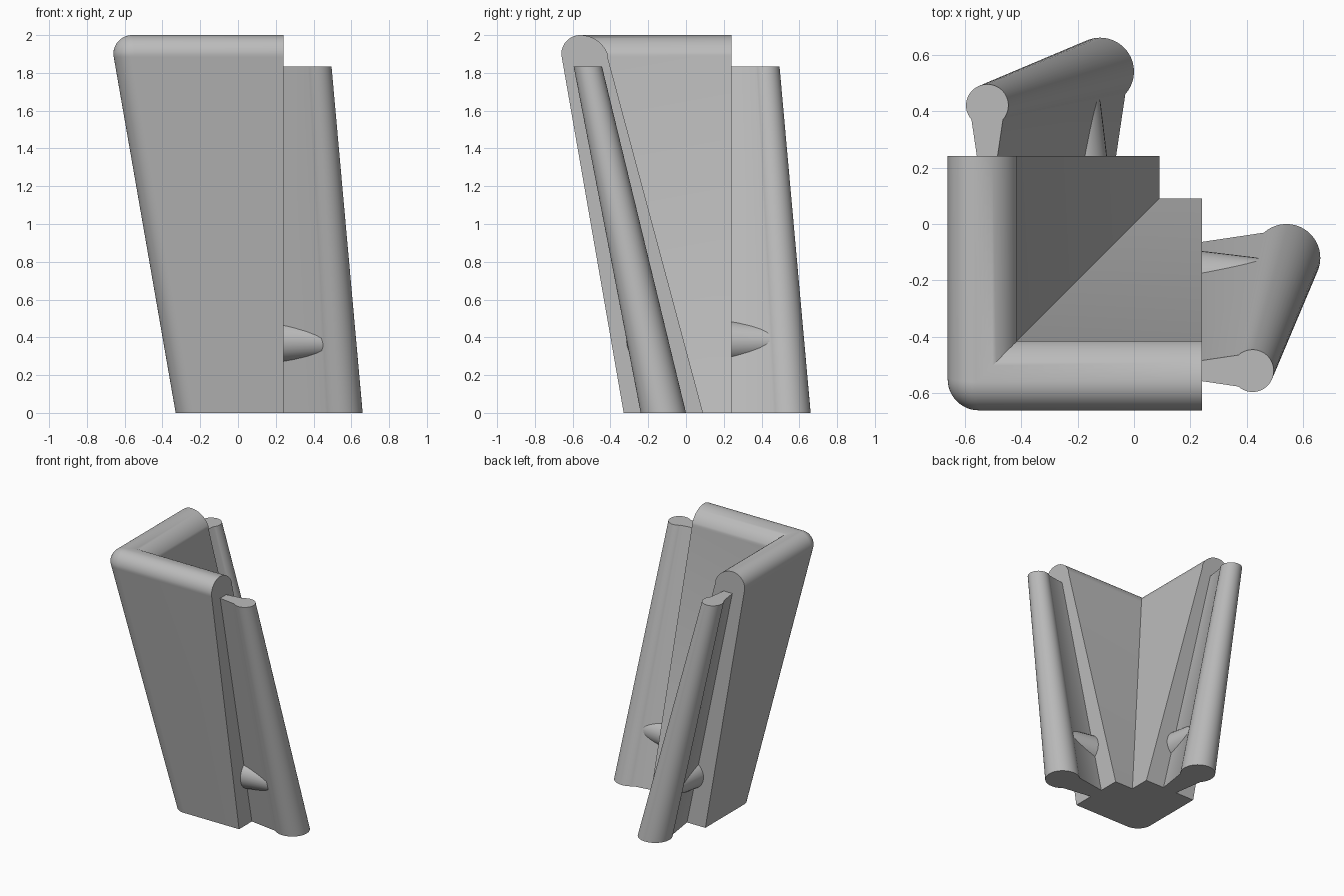
import bpy, bmesh
from math import sin, cos, pi, radians, sqrt
from mathutils import Vector

if "Cube" in bpy.data.objects:
    bpy.data.objects.remove(bpy.data.objects["Cube"], do_unlink=True)

grey = bpy.data.materials.new("plain grey")
grey.use_nodes = True
grey.diffuse_color = (0.5, 0.5, 0.5, 1)
grey.node_tree.nodes["Principled BSDF"].inputs["Base Color"].default_value = (0.5, 0.5, 0.5, 1)


def loft(name, rows, swap=False):
    """Skin a stack of equal-length rings, capped; swap mirrors across x = y."""
    bm = bmesh.new()
    rings = [[bm.verts.new((p[1], p[0], p[2]) if swap else p) for p in row] for row in rows]
    n = len(rings[0])
    for a, b in zip(rings, rings[1:]):
        for k in range(n):
            m = (k + 1) % n
            bm.faces.new((a[k], a[m], b[m], b[k]))
    bm.faces.new(rings[0][::-1])
    bm.faces.new(rings[-1])
    bmesh.ops.remove_doubles(bm, verts=bm.verts[:], dist=0.0005)
    bmesh.ops.recalc_face_normals(bm, faces=bm.faces[:])
    mesh = bpy.data.meshes.new(name)
    bm.to_mesh(mesh)
    bm.free()
    mesh.materials.append(grey)
    obj = bpy.data.objects.new(name, mesh)
    bpy.context.collection.objects.link(obj)
    bpy.ops.object.select_all(action="DESELECT")
    obj.select_set(True)
    bpy.context.view_layer.objects.active = obj
    bpy.ops.object.shade_smooth_by_angle(angle=radians(30))
    return obj


# Leaning corner wall: an L section that thins upward to a rounded rim
END, RIDGE, SHOULDER = 0.24, -0.56, 1.884


def wall_ring(z):
    if z <= SHOULDER:
        outer, inner, r = -0.33 - 0.174 * z, 0.09 - 0.268 * z, 0.11
    else:
        outer = RIDGE - sqrt(max(0, 0.1 ** 2 - (z - 1.9) ** 2))
        inner = RIDGE + sqrt(max(0, 0.155 ** 2 - (z - 1.845) ** 2))
        r = 0.11 * (RIDGE - outer) / 0.1
    c = outer + r
    ring = [(END, outer, z), (END, inner, z), (inner, inner, z), (inner, END, z), (outer, END, z)]
    ring += [(c - r * cos(t), c - r * sin(t), z) for t in (pi / 2 * k / 12 for k in range(13))]
    return ring


STEPS = 14
rim = [SHOULDER + (2 - SHOULDER) * sin(pi / 2 * k / STEPS) for k in range(STEPS + 1)]
loft("corner_wall", [wall_ring(z) for z in [0] + rim])


# Tapered side rail: thin web flaring into a round bar
def rail_ring(z, cx, cy, r, half):
    spread = radians(132)
    arc = [-spread + 2 * spread * k / 32 for k in range(33)]
    ring = [(END - 0.01, cy - half, z)]
    ring += [(cx + r * cos(t), cy + r * sin(t), z) for t in arc]
    ring.append((END - 0.01, cy + half, z))
    return ring


# Tapered peg crossing the web, from the wall into the bar
def peg_ring(x, r):
    return [(x, -0.205 + r * cos(t), 0.378 + r * sin(t)) for t in (2 * pi * k / 32 for k in range(32))]


for side, swap in (("front", False), ("back", True)):
    loft(side + "_rail", [rail_ring(0, 0.54, -0.12, 0.12, 0.055),
                          rail_ring(1.835, 0.42, -0.52, 0.075, 0.035)], swap)
    loft(side + "_peg", [peg_ring(0.22, 0.112), peg_ring(0.46, 0.083)], swap)
